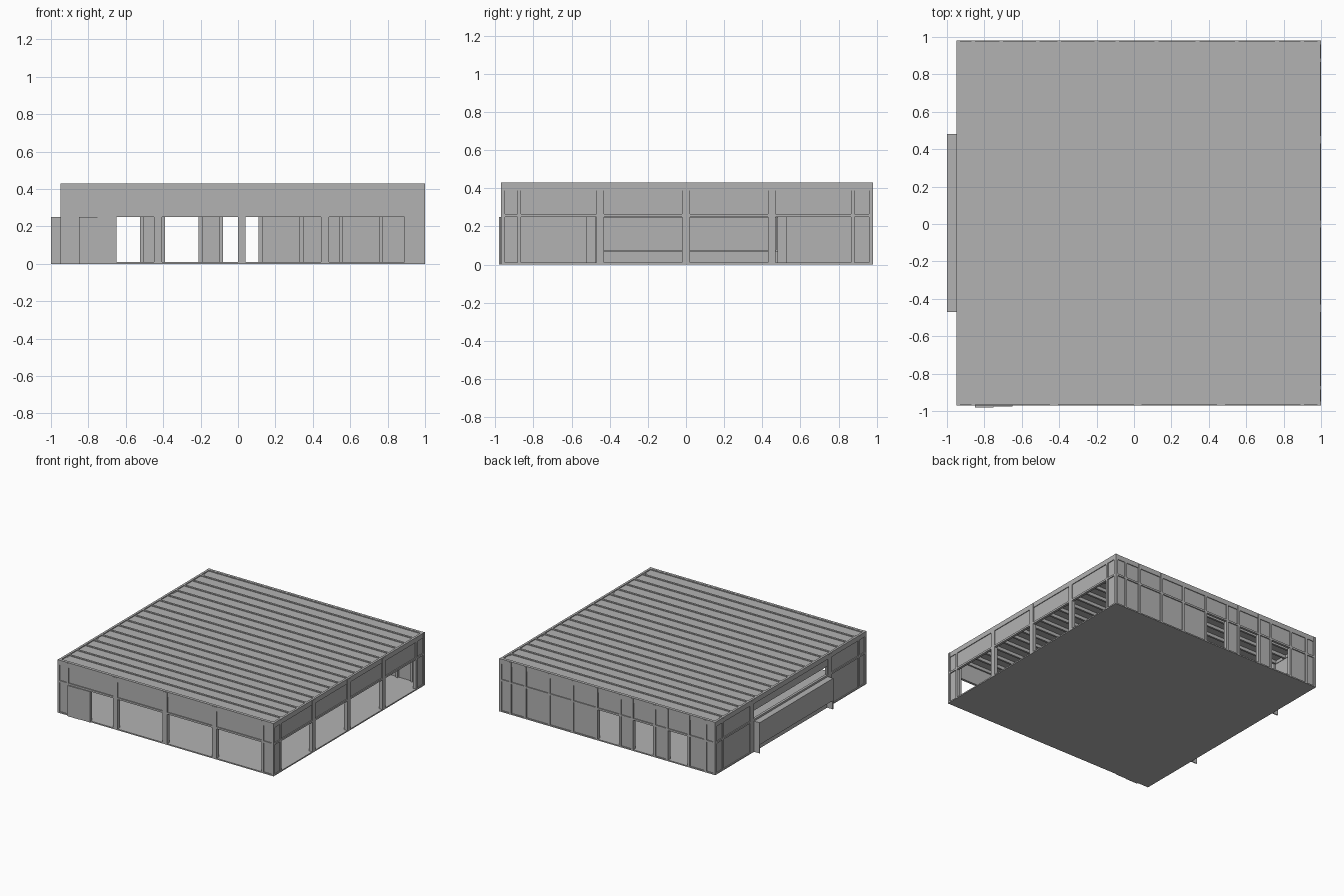
import bpy

cube = bpy.data.objects.get("Cube")
if cube:
    bpy.data.objects.remove(cube, do_unlink=True)

grey = bpy.data.materials.new("plain_grey")
grey.use_nodes = True
GREY = (0.45, 0.45, 0.45, 1)
grey.diffuse_color = GREY
grey.node_tree.nodes["Principled BSDF"].inputs["Base Color"].default_value = GREY

# Overall extents and main heights
X0, X1, Y0, Y1 = -0.95, 1.0, -0.97, 0.98
FLOOR, RAIL, BAND, EAVE, TOP = 0.01, 0.25, 0.265, 0.39, 0.43


def box(name, x0, x1, y0, y1, z0, z1):
    corners = [(x, y, z) for x in (x0, x1) for y in (y0, y1) for z in (z0, z1)]
    faces = [(0, 1, 3, 2), (4, 6, 7, 5), (0, 4, 5, 1),
             (2, 3, 7, 6), (0, 2, 6, 4), (1, 5, 7, 3)]
    mesh = bpy.data.meshes.new(name)
    mesh.from_pydata(corners, [], faces)
    mesh.materials.append(grey)
    obj = bpy.data.objects.new(name, mesh)
    bpy.context.collection.objects.link(obj)
    return obj


def wall_box(side, name, a0, a1, d0, d1, z0, z1):
    """Box on one facade: a runs along the wall, d is the depth inwards."""
    name = side + "_" + name
    if side == "front":
        box(name, a0, a1, Y0 + d0, Y0 + d1, z0, z1)
    elif side == "back":
        box(name, a0, a1, Y1 - d1, Y1 - d0, z0, z1)
    elif side == "left":
        box(name, X1 - d1, X1 - d0, a0, a1, z0, z1)
    else:
        box(name, X0 + d0, X0 + d1, a0, a1, z0, z1)


def facade(side, columns, solids, band_gap=None):
    """Columns as (centre, width), rails, upper band and solid lower panels."""
    lo, hi = (X0, X1) if side in ("front", "back") else (Y0, Y1)
    for centre, width in columns:
        wall_box(side, "column", centre - width / 2, centre + width / 2,
                 0, 0.03, 0, TOP - 0.005)
    for end in (lo, hi - 0.02):
        wall_box(side, "corner_post", end, end + 0.02, 0, 0.02, 0, TOP)
    wall_box(side, "eave_beam", lo, hi, 0.002, 0.02, EAVE, TOP)
    wall_box(side, "middle_rail", lo, hi, 0, 0.02, RAIL, BAND)
    if band_gap:
        g0, g1, sill = band_gap
        wall_box(side, "upper_panel", lo, g0, 0.008, 0.016, BAND, EAVE)
        wall_box(side, "upper_panel", g1, hi, 0.008, 0.016, BAND, EAVE)
        wall_box(side, "upper_panel", g0, g1, 0.008, 0.016, sill, EAVE)
    else:
        wall_box(side, "upper_panel", lo, hi, 0.008, 0.016, BAND, EAVE)
    for a0, a1 in solids:
        wall_box(side, "lower_panel", a0, a1, 0.008, 0.016, 0, RAIL)


# Floor slab
box("floor_slab", X0, X1, Y0, Y1, 0, FLOOR)

# Front: open bays, solid near the door end
facade("front",
       [(-0.86, 0.018), (-0.428, 0.042), (0.02, 0.042), (0.465, 0.042), (0.9, 0.018)],
       [(X0, -0.65), (0.9, X1)])
for x0, x1, out in ((-0.85, -0.75, 0.01), (-0.75, -0.65, 0.006)):
    box("front_door_leaf", x0, x1, Y0 - out, Y0 + 0.01, 0, RAIL)

# Left: open bays between columns
facade("left",
       [(-0.875, 0.018), (-0.45, 0.04), (0, 0.04), (0.45, 0.04), (0.875, 0.018)],
       [(Y0, -0.875), (0.875, Y1)])

# Back: narrow columns with three doorways
facade("back",
       [(x, 0.02) for x in (0.9, 0.765, 0.55, 0.34, 0.12, -0.09, -0.2, -0.4, -0.515, -0.71, -0.86)],
       [(0.12, X1), (-0.2, -0.09), (-0.515, -0.4), (X0, -0.71)])

# Right: solid ends around a shallow projecting bay
B0, B1, OUT, SILL = -0.47, 0.48, -1.0, 0.07
facade("right",
       [(-0.875, 0.018), (-0.5, 0.05), (0.505, 0.05), (0.875, 0.018)],
       [(Y0, B0), (B1, Y1)], (B0, B1, 0.33))
box("bay_low_wall", X0, X0 + 0.01, B0, B1, 0, SILL)
box("bay_front_panel", OUT, OUT + 0.008, B0, B1, SILL, RAIL)
box("bay_sill", OUT, X0, B0, B1, SILL, SILL + 0.006)
box("bay_canopy", OUT, X0 + 0.02, B0, B1, RAIL - 0.006, RAIL)
for y in (B0, B1 - 0.008):
    box("bay_side_fin", OUT, X0, y, y + 0.008, 0, RAIL)

# Roof deck with evenly spaced joists showing above and below
box("roof_deck", X0 + 0.015, X1 - 0.015, Y0 + 0.015, Y1 - 0.015, 0.416, 0.423)
COUNT = 19
for i in range(COUNT):
    y = Y0 + 0.02 + i * (Y1 - Y0 - 0.04) / (COUNT - 1)
    box("roof_joist", X0 + 0.02, X1 - 0.02, y - 0.008, y + 0.008, EAVE, TOP - 0.001)
